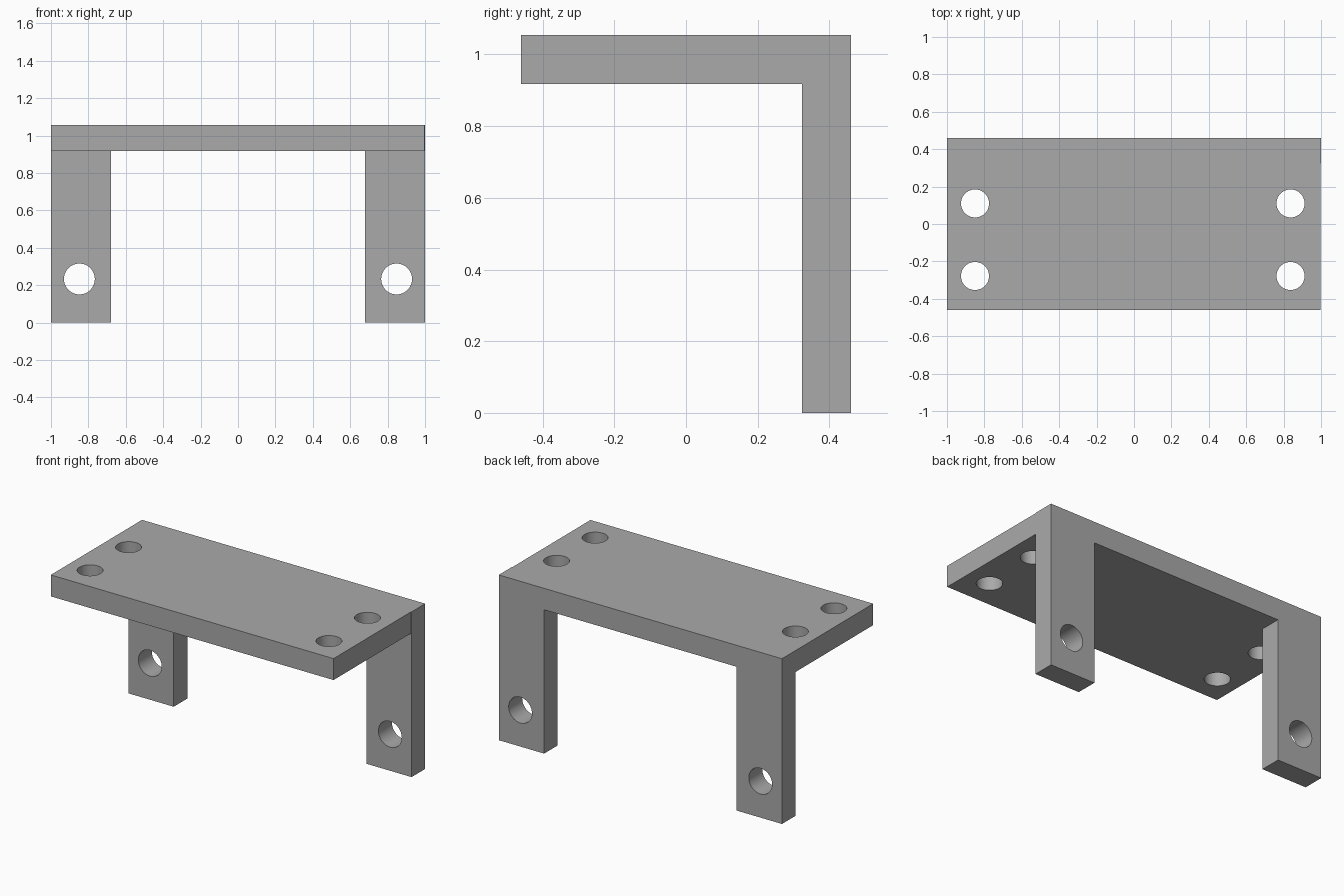
import bpy
import math

cube = bpy.data.objects.get("Cube")
if cube:
    bpy.data.objects.remove(cube, do_unlink=True)

grey = bpy.data.materials.new("grey metal")
grey.use_nodes = True
colour = (0.4, 0.4, 0.4, 1)
grey.diffuse_color = colour
grey.node_tree.nodes["Principled BSDF"].inputs["Base Color"].default_value = colour

HALF_DEPTH, HEIGHT, THICK = 0.46, 1.055, 0.137
LEG_INNER = 0.68
PLATE_END = 0.997  # the plate stops just short of the left leg's outer face


def box(name, low, high):
    bpy.ops.mesh.primitive_cube_add(
        size=1, location=[(a + b) / 2 for a, b in zip(low, high)])
    obj = bpy.context.object
    obj.name = name
    obj.scale = [b - a for a, b in zip(low, high)]
    bpy.ops.object.transform_apply(location=True, rotation=True, scale=True)
    obj.data.materials.append(grey)
    return obj


def boolean(target, tool, operation):
    mod = target.modifiers.new(operation.lower(), "BOOLEAN")
    mod.operation, mod.solver, mod.object = operation, "EXACT", tool
    bpy.context.view_layer.objects.active = target
    bpy.ops.object.modifier_apply(modifier=mod.name)
    bpy.data.objects.remove(tool, do_unlink=True)


def drill(target, centre, radius, rotation=(0, 0, 0)):
    bpy.ops.mesh.primitive_cylinder_add(
        vertices=48, radius=radius, depth=0.4, location=centre, rotation=rotation)
    cutter = bpy.context.object
    cutter.data.materials.append(grey)
    cutter.hide_render = True
    boolean(target, cutter, "DIFFERENCE")


# Top plate, joined to the two back legs
bracket = box("bracket", (-1, -HALF_DEPTH, HEIGHT - THICK),
              (PLATE_END, HALF_DEPTH, HEIGHT))
for name, x0, x1 in (("right_leg", -1, -LEG_INNER), ("left_leg", LEG_INNER, 1)):
    leg = box(name, (x0, HALF_DEPTH - THICK, 0), (x1, HALF_DEPTH, HEIGHT))
    boolean(bracket, leg, "UNION")

# Mounting holes through the plate
for x in (-0.85, 0.837):
    for y in (-0.278, 0.11):
        drill(bracket, (x, y, HEIGHT - THICK / 2), 0.075)

# Bolt holes through the legs
for x in (-0.848, 0.848):
    drill(bracket, (x, HALF_DEPTH - THICK / 2, 0.233), 0.0825, (math.pi / 2, 0, 0))

# Smooth hole walls, crisp edges
bpy.ops.object.select_all(action="DESELECT")
bracket.select_set(True)
bpy.context.view_layer.objects.active = bracket
bpy.ops.object.shade_smooth_by_angle(angle=math.radians(30))
